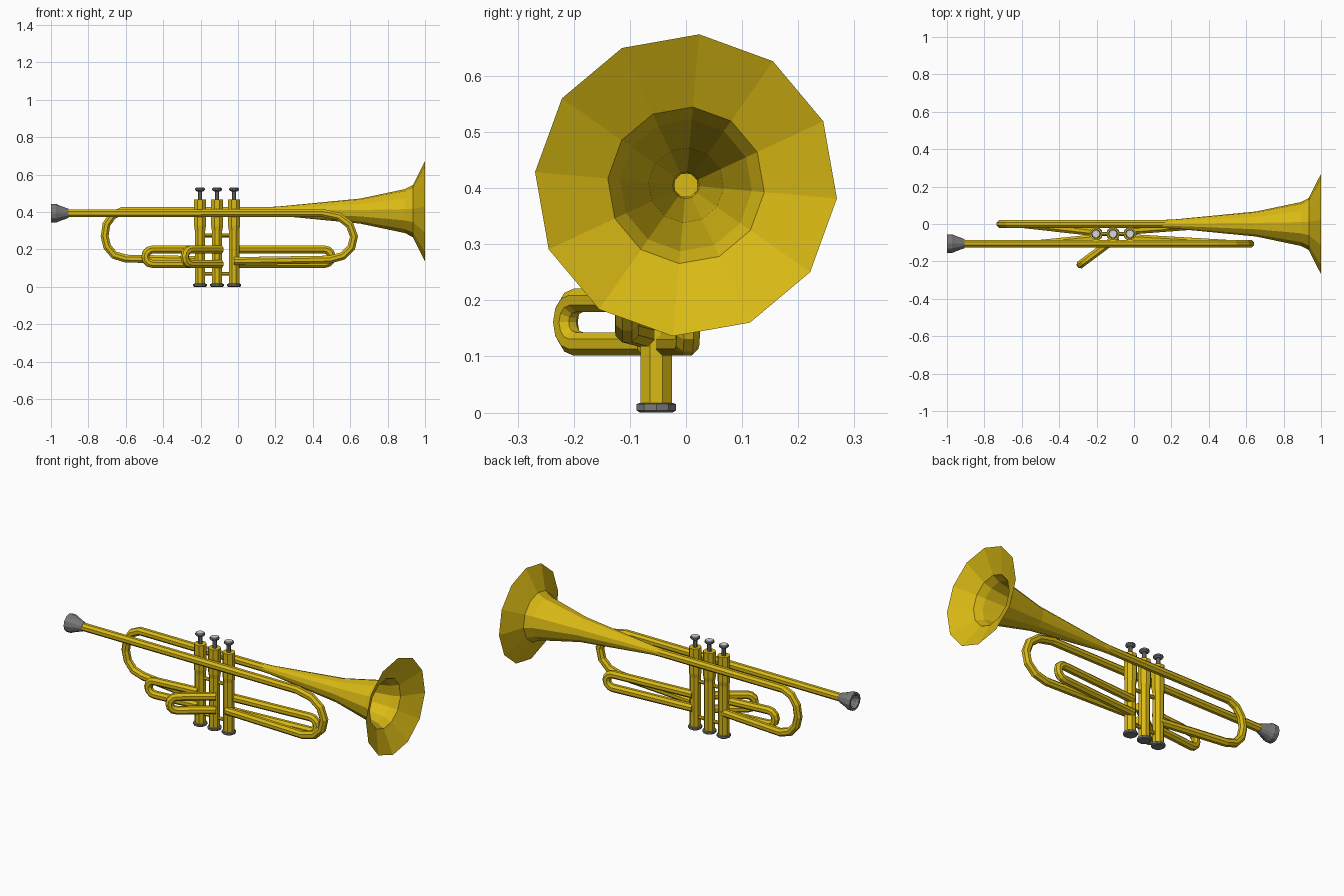
import bpy, bmesh, math
from mathutils import Vector

if "Cube" in bpy.data.objects:
    bpy.data.objects.remove(bpy.data.objects["Cube"])


def material(name, rgb):
    m = bpy.data.materials.new(name)
    m.diffuse_color = (*rgb, 1)
    m.use_nodes = True
    m.node_tree.nodes["Principled BSDF"].inputs["Base Color"].default_value = m.diffuse_color
    return m


BRASS = material("brass yellow", (0.70, 0.49, 0.007))
STEEL = material("steel grey", (0.19, 0.19, 0.19))
PEARL = material("pearl white", (0.68, 0.68, 0.68))


def finish(name, bm, mat, recalc=True):
    if recalc:
        bmesh.ops.recalc_face_normals(bm, faces=bm.faces)
    me = bpy.data.meshes.new(name)
    bm.to_mesh(me)
    bm.free()
    me.materials.append(mat)
    ob = bpy.data.objects.new(name, me)
    bpy.context.collection.objects.link(ob)
    return ob


def skin(bm, rings, cap_start, cap_end):
    n = len(rings[0])
    for a, b in zip(rings, rings[1:]):
        for i in range(n):
            bm.faces.new((a[i], a[(i + 1) % n], b[(i + 1) % n], b[i]))
    if cap_start:
        bm.faces.new(rings[0][::-1])
    if cap_end:
        bm.faces.new(rings[-1])


def lathe(name, profile, origin, axis, mat, n=8, phase=0.0, caps=(True, True)):
    """Profile of (distance along axis, radius) turned about 'X' or 'Z'."""
    bm = bmesh.new()
    rings = []
    for d, r in profile:
        ring = []
        for i in range(n):
            t = phase + 2 * math.pi * i / n
            c, s = r * math.cos(t), r * math.sin(t)
            p = (d, c, s) if axis == 'X' else (c, s, d)
            ring.append(bm.verts.new(Vector(p) + Vector(origin)))
        rings.append(ring)
    skin(bm, rings, *caps)
    return finish(name, bm, mat)


def tube(name, points, r, n=8):
    """Sweep a round section along a path with mitred joints."""
    pts = [Vector(p) for p in points]
    bm = bmesh.new()
    rings, normal = [], Vector((0, 1, 0))
    for i, p in enumerate(pts):
        d0 = (p - pts[max(i - 1, 0)]).normalized() if i else (pts[1] - p).normalized()
        d1 = (pts[i + 1] - p).normalized() if i < len(pts) - 1 else d0
        t = (d0 + d1).normalized()
        u = (normal - t * normal.dot(t)).normalized()
        normal = u
        v = t.cross(u)
        grow = 1 / max(d0.dot(t), 0.5)
        rings.append([bm.verts.new(p + u * r * math.cos(a) + v * r * grow * math.sin(a))
                      for a in (2 * math.pi * (k + 0.5) / n for k in range(n))])
    skin(bm, rings, True, True)
    return finish(name, bm, BRASS)


R = 0.0225

# bell: open flared shell
lathe("bell", [(0.15, 0.022), (0.21, 0.024), (0.652, 0.067), (0.893, 0.118),
               (0.935, 0.14), (1.0, 0.27)], (0, 0, 0.405), 'X', BRASS,
      n=12, phase=math.radians(25), caps=(True, False))

# bell tube with rear bow, returning to the first valve
bow = [(-0.62, 0.405), (-0.67, 0.382), (-0.703, 0.335), (-0.713, 0.272),
       (-0.70, 0.215), (-0.662, 0.17), (-0.60, 0.151)]
tube("bell_tube", [(0.22, 0, 0.405)] + [(x, 0, z) for x, z in bow]
     + [(-0.2, -0.045, 0.143)], R)

# leadpipe with front tuning bow, returning to the third valve
bow = [(0.45, 0.395), (0.54, 0.376), (0.597, 0.332), (0.62, 0.27),
       (0.606, 0.21), (0.56, 0.165), (0.49, 0.146)]
tube("leadpipe", [(-0.93, -0.105, 0.393)] + [(x, -0.105, z) for x, z in bow]
     + [(-0.02, -0.075, 0.138)], R)


# valve slides: U-shaped loops between an upper and a lower run
def slide(name, start, end, zlo=0.122, zhi=0.2):
    a, b = Vector(start), Vector(end)
    d = (b - a).normalized()
    mid, h = (zlo + zhi) / 2, (zhi - zlo) / 2
    c = b - d * h
    pts = [(a.x, a.y, zhi)]
    for k in range(7):
        t = math.pi / 2 - math.pi * k / 6
        q = c + d * h * math.cos(t)
        pts.append((q.x, q.y, mid + h * math.sin(t)))
    pts.append((a.x, a.y, zlo))
    tube(name, pts, R)


slide("first_valve_slide", (-0.20, -0.075), (-0.495, -0.105))
slide("second_valve_slide", (-0.09, -0.07), (-0.285, -0.215))
slide("third_valve_slide", (-0.02, -0.035), (0.50, 0.004))

# mouthpiece with hollow cup
lathe("mouthpiece", [(-0.96, 0.01), (-0.985, 0.034), (-1.0, 0.038), (-1.0, 0.05),
                     (-0.972, 0.05), (-0.955, 0.042), (-0.905, 0.024)],
      (0, -0.105, 0.393), 'X', STEEL, n=12)

# valves: casing, bottom cap, stem, button and pearl
VALVES = {"first": -0.203, "second": -0.112, "third": -0.021}
VY = -0.053
for label, x in VALVES.items():
    o, ph = (x, VY, 0), math.pi / 8
    lathe(label + "_valve_casing", [(0.01, 0.03), (0.30, 0.03), (0.325, 0.034), (0.467, 0.034)],
          o, 'Z', BRASS, 8, ph)
    lathe(label + "_valve_cap", [(0, 0.031), (0.004, 0.037), (0.015, 0.037), (0.017, 0.031)],
          o, 'Z', STEEL, 10)
    lathe(label + "_valve_stem", [(0.465, 0.012), (0.517, 0.012)], o, 'Z', STEEL, 8, ph)
    lathe(label + "_valve_button", [(0.51, 0.016), (0.517, 0.026), (0.526, 0.026), (0.529, 0.023)],
          o, 'Z', STEEL, 10)
    lathe(label + "_button_pearl", [(0.528, 0.022), (0.531, 0.02)], o, 'Z', PEARL, 10)

# short braces between neighbouring valves
for i, z in enumerate((0.07, 0.275)):
    lathe(f"valve_brace_{i + 1}", [(-0.203, 0.01), (-0.021, 0.01)], (0, VY, z), 'X', BRASS)
